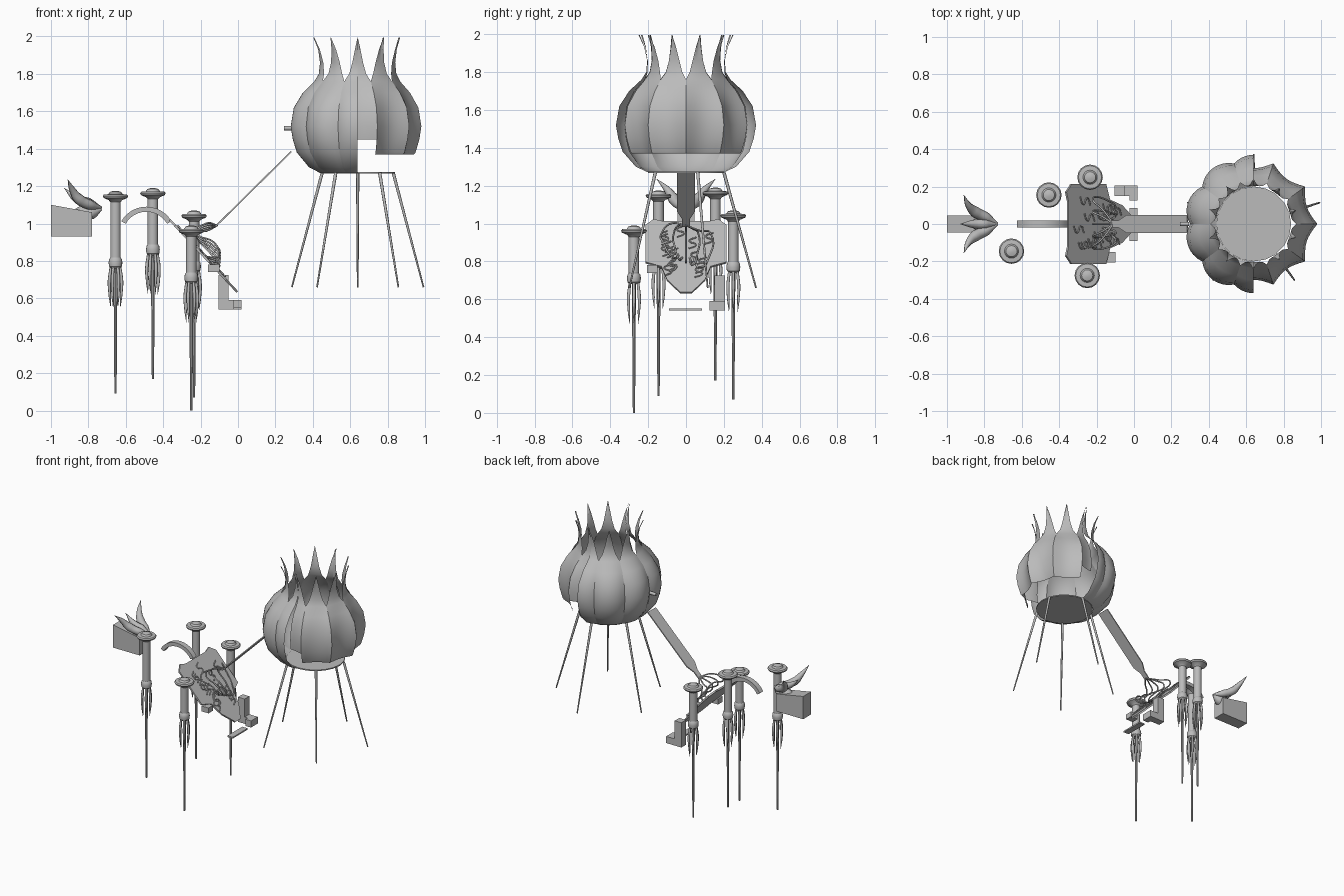
import bpy, bmesh, random
from math import sin, cos, pi, radians
from mathutils import Vector

if "Cube" in bpy.data.objects:
    bpy.data.objects.remove(bpy.data.objects["Cube"])
random.seed(4)

grey = bpy.data.materials.new("plain grey")
grey.use_nodes = True
grey.diffuse_color = (0.5, 0.5, 0.5, 1)
grey.node_tree.nodes["Principled BSDF"].inputs["Base Color"].default_value = (0.5, 0.5, 0.5, 1)


def finish(name, bm, smooth=True):
    me = bpy.data.meshes.new(name)
    bm.to_mesh(me)
    bm.free()
    me.materials.append(grey)
    ob = bpy.data.objects.new(name, me)
    bpy.context.collection.objects.link(ob)
    if smooth:
        bpy.ops.object.select_all(action='DESELECT')
        ob.select_set(True)
        bpy.context.view_layer.objects.active = ob
        bpy.ops.object.shade_smooth_by_angle(angle=radians(35))
    return ob


def box(name, lo, hi):
    bm = bmesh.new()
    bmesh.ops.create_cube(bm, size=1)
    for v in bm.verts:
        v.co = [(a + b) / 2 + c * (b - a) for a, b, c in zip(lo, hi, v.co)]
    return finish(name, bm, False)


def add_lathe(bm, profile, x, y, n=16):
    rings = [[bm.verts.new((x + r * cos(2 * pi * i / n), y + r * sin(2 * pi * i / n), z))
              for i in range(n)] for r, z in profile]
    for a, b in zip(rings, rings[1:]):
        for i in range(n):
            j = (i + 1) % n
            bm.faces.new((a[i], a[j], b[j], b[i]))
    bm.faces.new(rings[0][::-1])
    bm.faces.new(rings[-1])


def tube(name, pts, radius, taper=None, smooth=True):
    cu = bpy.data.curves.new(name, 'CURVE')
    cu.dimensions = '3D'
    cu.bevel_depth = radius
    cu.bevel_resolution = 2
    cu.resolution_u = 5
    cu.use_fill_caps = True
    if smooth:
        sp = cu.splines.new('BEZIER')
        sp.bezier_points.add(len(pts) - 1)
        points = sp.bezier_points
    else:
        sp = cu.splines.new('POLY')
        sp.points.add(len(pts) - 1)
        points = sp.points
    for i, (bp, p) in enumerate(zip(points, pts)):
        if smooth:
            bp.co = p
            bp.handle_left_type = bp.handle_right_type = 'AUTO'
        else:
            bp.co = (*p, 1)
        bp.radius = taper[i] if taper else 1
    cu.materials.append(grey)
    ob = bpy.data.objects.new(name, cu)
    bpy.context.collection.objects.link(ob)
    return ob


def plate(name, half, top, end, thick=0.008):
    """Sloping sheet: half outline of (y, distance 0..1) mirrored in y."""
    a, b = Vector((top[0], 0, top[1])), Vector((end[0], 0, end[1]))
    normal = (b - a).cross(Vector((0, 1, 0))).normalized() * thick
    bm = bmesh.new()
    outline = half + [(-y, t) for y, t in reversed(half)]
    face = bm.faces.new([bm.verts.new(a.lerp(b, t) + Vector((0, y, 0)) - normal / 2) for y, t in outline])
    ext = bmesh.ops.extrude_face_region(bm, geom=[face])
    for v in ext["geom"]:
        if isinstance(v, bmesh.types.BMVert):
            v.co += normal
    bmesh.ops.recalc_face_normals(bm, faces=bm.faces)
    return finish(name, bm, False)


# Flower house: ten pointed petals around a centre, one half set smaller
CX, STEP = 0.64, radians(18)
PROFILE = [(1.27, .20, 1), (1.3, .265, 1), (1.38, .335, 1), (1.45, .358, 1), (1.52, .37, 1),
           (1.62, .352, 1), (1.70, .30, 1), (1.76, .235, 1), (1.80, .21, .7),
           (1.86, .205, .45), (1.93, .22, .22), (1.995, .25, .01)]


def sample(z):
    for (z0, r0, w0), (z1, r1, w1) in zip(PROFILE, PROFILE[1:]):
        if z <= z1:
            t = (z - z0) / (z1 - z0)
            return r0 + t * (r1 - r0), w0 + t * (w1 - w0)
    return PROFILE[-1][1:]


def petal(name, degrees, inner, bottom, u0=-1, u1=1):
    bm = bmesh.new()
    levels = [bottom] + [p[0] for p in PROFILE if p[0] > bottom + .005]
    rows, n = [], 8
    for z in levels:
        r, w = sample(z)
        bulge = max(0, (r - .2) / .17)
        if inner and r > .2:
            r = .2 + (r - .2) * .58
        fold = .14 if inner else -.08
        row = []
        for i in range(n + 1):
            u = u0 + (u1 - u0) * i / n
            a = radians(degrees) + u * w * STEP
            q = r * (1 + fold * bulge * u * u)
            row.append(bm.verts.new((CX + q * cos(a), q * sin(a), z)))
        rows.append(row)
    for a, b in zip(rows, rows[1:]):
        for i in range(n):
            bm.faces.new((a[i], a[i + 1], b[i + 1], b[i]))
    finish(name, bm)


for k, deg in enumerate((126, 162, 198, 234)):
    petal(f"large_petal_{k}", deg, False, 1.27)
for k, deg in enumerate((-54, -18, 18, 54)):
    petal(f"small_petal_{k}", deg, True, 1.37)
petal("large_half_petal_back", 90, False, 1.27, 0, 1)
petal("large_half_petal_front", 270, False, 1.27, -1, 0)
petal("small_half_petal_back", 90, True, 1.45, -1, 0)
petal("small_half_petal_front", 270, True, 1.45, 0, 1)

bm = bmesh.new()
add_lathe(bm, [(.2, 1.268), (.2, 1.276)], CX, 0, 20)
finish("house_floor", bm)
for k in range(5):
    a = radians(90 + 72 * k)
    tube(f"house_leg_{k}", [(CX + r * cos(a), r * sin(a), z) for r, z in ((.2, 1.27), (.37, .66))],
         .009, (1, .5), False)
tube("door_knob", [(.245, 0, 1.51), (.295, 0, 1.51)], .012, None, False)

# Ramp and heart-shaped sloping deck
plate("ramp", [(.047, 0), (.047, .8), (.02, .9), (.02, 1)], (.285, 1.385), (-.12, .985))
TOP, END = (-.365, 1.02), (0, .63)
plate("deck", [(.12, .03), (.17, 0), (.215, .08), (.215, .58), (.13, .64), (.1, .82), (.03, .99)], TOP, END, .012)

# Winding cords lying on the deck, and loose loops above it
for k in range(16):
    s, y = random.uniform(.06, .7), random.uniform(-.16, .16)
    pts = []
    for i in range(4):
        t = min(s + .05 * i, .9)
        pts.append((TOP[0] + .365 * t + .006, y * (1 - .4 * t) + .018 * (-1) ** i, TOP[1] - .39 * t + .008))
    tube(f"deck_cord_{k}", pts, .004)
for k in range(5):
    y = -.08 + .04 * k
    tube(f"loose_cord_{k}", [(-.11, 0, .99), (-.17, y, 1.0 - .01 * k), (-.22, y * 1.6, .95),
                             (-.13, y * 1.5, .9 - .02 * k), (-.1, y, .83 - .015 * k), (-.17, y * .5, .82)], .005)

# Arched bridge
bm = bmesh.new()
arch = []
for i in range(13):
    a = radians(150 - 120 * i / 12)
    arch.append([bm.verts.new((-.49 + r * cos(a), y, .935 + r * sin(a)))
                 for r, y in ((.155, -.02), (.155, .02), (.128, .02), (.128, -.02))])
for a, b in zip(arch, arch[1:]):
    for i in range(4):
        j = (i + 1) % 4
        bm.faces.new((a[i], a[j], b[j], b[i]))
bm.faces.new(arch[0][::-1])
bm.faces.new(arch[-1])
bmesh.ops.recalc_face_normals(bm, faces=bm.faces)
finish("arched_bridge", bm)

# Towers: domed cap, column, ring, hanging spikes and long rod
for k, (x, y, top, ring, foot) in enumerate(((-.655, -.145, 1.175, .79, .09), (-.455, .155, 1.19, .86, .17),
                                             (-.235, .25, 1.07, .77, .07), (-.25, -.275, .99, .71, 0))):
    bm = bmesh.new()
    add_lathe(bm, [(.012, ring), (.028, ring + .02), (.028, top - .06), (.036, top - .05), (.064, top - .038),
                   (.068, top - .028), (.062, top - .02), (.038, top - .018), (.03, top - .006), (.01, top)], x, y)
    finish(f"tower_column_{k}", bm)
    bm = bmesh.new()
    add_lathe(bm, [(.024, ring - .03), (.034, ring - .02), (.037, ring), (.034, ring + .02), (.026, ring + .03)], x, y)
    finish(f"tower_ring_{k}", bm)
    bm = bmesh.new()
    add_lathe(bm, [(.006, foot), (.011, ring)], x, y, 8)
    finish(f"tower_rod_{k}", bm)
    for i in range(6):
        c, s = cos(i * pi / 3), sin(i * pi / 3)
        tube(f"tower_spike_{k}_{i}", [(x + r * c, y + r * s, ring - d)
                                      for r, d in ((.024, .02), (.033, .1), (.03, .18), (.026, .24))],
             .009, (.8, 1, .7, .05))

# Wedge block with the lily on top
wedge = box("lily_block", (-1, -.046, .93), (-.78, .046, 1.1))
for v in wedge.data.vertices:
    if v.co.z > 1 and v.co.x > -.9:
        v.co.z = 1.06
pod = tube("lily_pod", [(-.73, 0, 1.08), (-.78, 0, 1.06), (-.84, 0, 1.055), (-.9, 0, 1.06)], .042, (.2, .85, 1, .1))
for name, side in (("left", 1), ("right", -1)):
    tube("lily_petal_" + name, [(-.73, 0, 1.085), (-.79, side * .035, 1.1), (-.85, side * .065, 1.13),
                                (-.885, side * .1, 1.18), (-.91, side * .155, 1.235)], .03, (.2, .9, 1, .6, .03))
tube("lily_petal_middle", [(-.73, 0, 1.085), (-.8, 0, 1.11), (-.86, 0, 1.13), (-.93, 0, 1.19)], .028, (.2, 1, .8, .03))

# Steps at the low end of the deck
box("step_column", (-.105, .15, .54), (-.05, .205, .725))
box("step_foot", (-.05, .15, .54), (-.025, .205, .59))
box("step_end", (-.025, .125, .54), (.02, .205, .59))
box("step_bar", (-.025, -.09, .54), (.02, .085, .55))
box("side_block", (-.16, -.205, .74), (-.1, -.15, .78))
